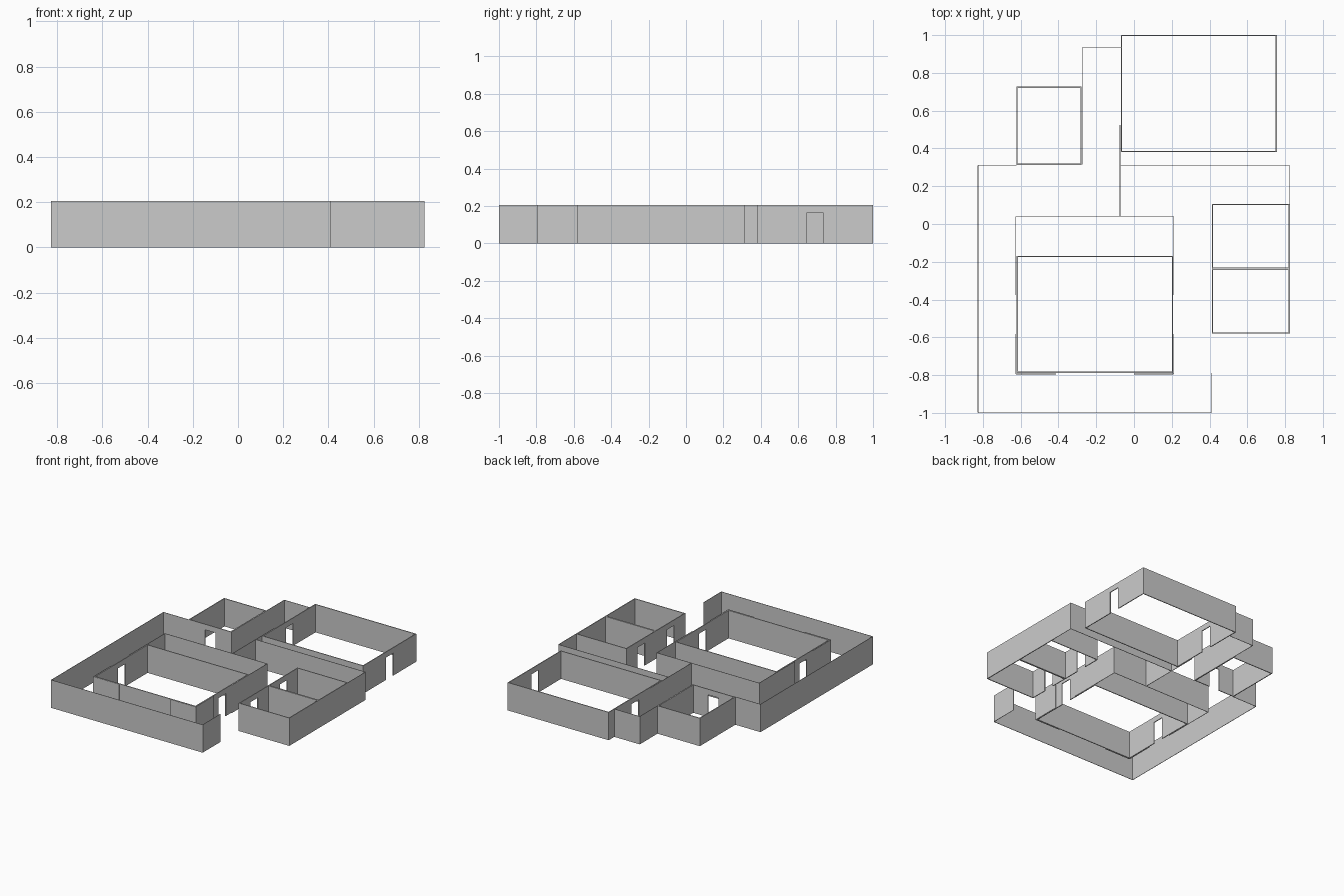
import bpy, bmesh
from mathutils import Vector

if "Cube" in bpy.data.objects:
    bpy.data.objects.remove(bpy.data.objects["Cube"])

H = 0.206            # wall height
DOOR_W, DOOR_H = 0.086, 0.165
ROOM_T, HALL_T = 0.006, 0.003


def add_wall(bm, p, q, t, door=None):
    """Upright wall from p to q; door = distance along the wall to a doorway centre."""
    p, q = Vector((*p, 0)), Vector((*q, 0))
    d = (q - p).normalized()
    n = Vector((-d.y, d.x, 0))
    length = (q - p).length
    prof = [(0, 0)]
    if door is not None:
        a, b = door - DOOR_W / 2, door + DOOR_W / 2
        prof += [(a, 0), (a, DOOR_H), (b, DOOR_H), (b, 0)]
    prof += [(length, 0), (length, H), (0, H)]
    sides = [[bm.verts.new(p + d * s + n * o + Vector((0, 0, z))) for s, z in prof]
             for o in (-t / 2, t / 2)]
    bm.faces.new(sides[0])
    bm.faces.new(sides[1][::-1])
    for i in range(len(prof)):
        j = (i + 1) % len(prof)
        bm.faces.new((sides[0][j], sides[0][i], sides[1][i], sides[1][j]))


def finish(bm, name):
    bmesh.ops.recalc_face_normals(bm, faces=bm.faces)
    mesh = bpy.data.meshes.new(name)
    bm.to_mesh(mesh)
    bm.free()
    bpy.context.collection.objects.link(bpy.data.objects.new(name, mesh))


def room(name, x0, x1, y0, y1, doors):
    """Rectangular room given by outer limits; doors = {side: centre coordinate}."""
    t, h = ROOM_T, ROOM_T / 2
    bm = bmesh.new()
    for side, y in (("front", y0 + h), ("back", y1 - h)):
        c = doors.get(side)
        add_wall(bm, (x0, y), (x1, y), t, None if c is None else c - x0)
    for side, x in (("left", x0 + h), ("right", x1 - h)):
        c = doors.get(side)
        ya = y0 + t
        add_wall(bm, (x, ya), (x, y1 - t), t, None if c is None else c - ya)
    finish(bm, name)


def hall(name, pts):
    """Run of thin corridor walls along a path."""
    bm = bmesh.new()
    for p, q in zip(pts, pts[1:]):
        add_wall(bm, p, q, HALL_T)
    finish(bm, name)


# Rooms
room("back_room", -0.069, 0.756, 0.381, 1.0, {"left": 0.69, "right": 0.69})
room("small_room", -0.622, -0.277, 0.313, 0.727, {"front": -0.447})
room("main_room", -0.621, 0.206, -0.788, -0.17, {"left": -0.478, "right": -0.478})
room("side_room_front", 0.412, 0.825, -0.58, -0.237, {"left": -0.408})
room("side_room_back", 0.412, 0.825, -0.237, 0.106, {"left": -0.066})

# Outer corridor walls
hall("outer_corridor", [(-0.622, 0.311), (-0.826, 0.311), (-0.826, -0.9985),
                        (0.410, -0.9985), (0.410, -0.79)])
hall("back_passage", [(-0.275, 0.314), (-0.275, 0.933), (-0.069, 0.933)])
hall("right_corridor", [(-0.074, 0.311), (0.8235, 0.311), (0.8235, 0.104)])
hall("passage_divider", [(-0.074, 0.041), (-0.074, 0.525)])

# Corridor lining around the main room, left open at the doorways
hall("inner_corridor_back", [(-0.626, -0.375), (-0.626, 0.041),
                             (0.210, 0.041), (0.210, -0.375)])
hall("inner_corridor_left", [(-0.626, -0.582), (-0.626, -0.794), (-0.413, -0.794)])
hall("inner_corridor_right", [(0.210, -0.582), (0.210, -0.794), (0.0, -0.794)])
